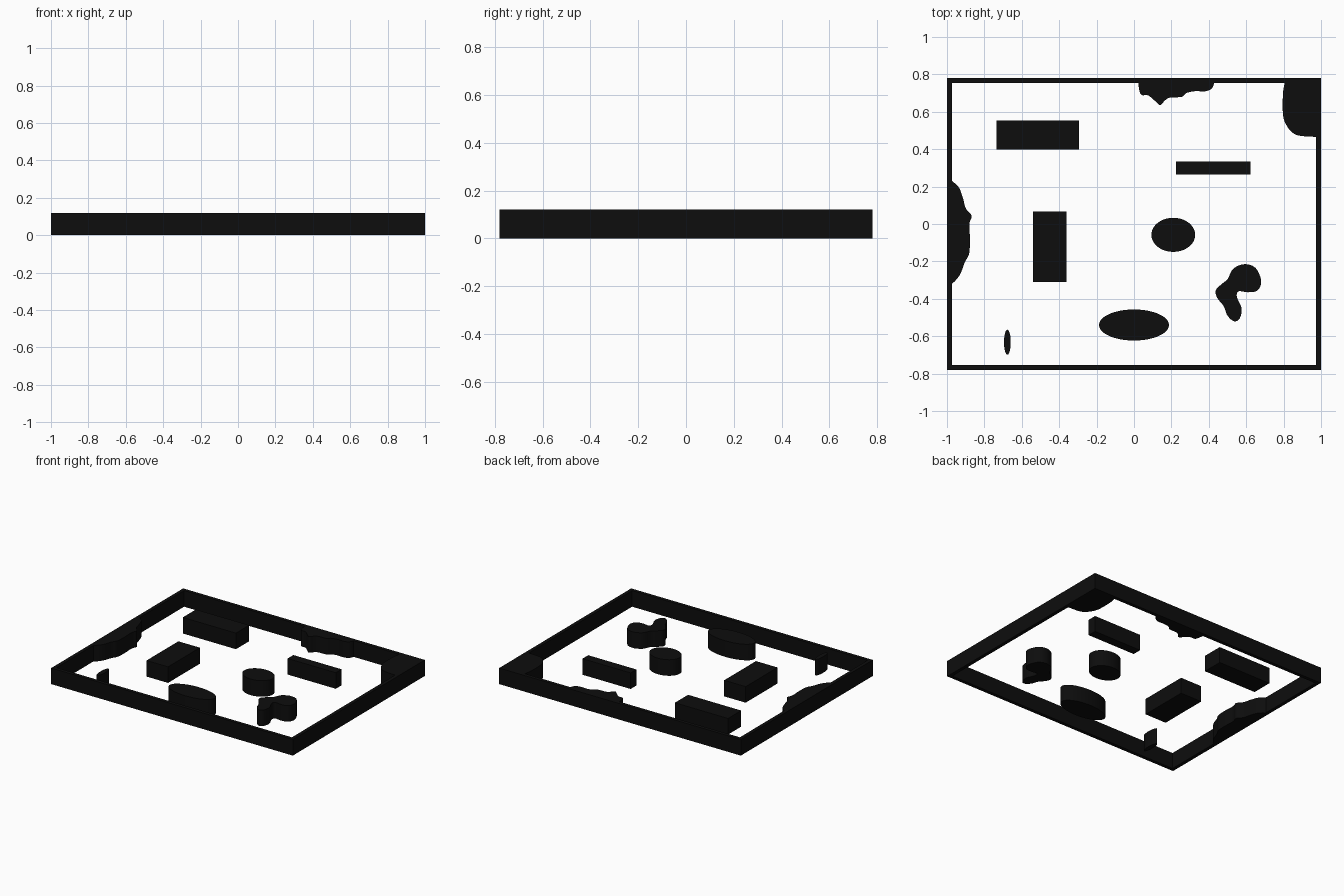
import bpy, bmesh, math
from mathutils import Vector

if "Cube" in bpy.data.objects:
    bpy.data.objects.remove(bpy.data.objects["Cube"])

HEIGHT = 0.12
X, Y, T = 1.0, 0.78, 0.026
black = bpy.data.materials.new("black")
black.diffuse_color = (0.004, 0.004, 0.004, 1)
black.use_nodes = True
black.node_tree.nodes["Principled BSDF"].inputs["Base Color"].default_value = black.diffuse_color


def prism(name, outline, smooth=False):
    """Extrude a closed plan outline from the ground up to HEIGHT."""
    bm = bmesh.new()
    base = bm.faces.new([bm.verts.new((x, y, 0)) for x, y in outline])
    ext = bmesh.ops.extrude_face_region(bm, geom=[base], use_keep_orig=True)
    top = [v for v in ext["geom"] if isinstance(v, bmesh.types.BMVert)]
    bmesh.ops.translate(bm, verts=top, vec=(0, 0, HEIGHT))
    bmesh.ops.recalc_face_normals(bm, faces=bm.faces)
    mesh = bpy.data.meshes.new(name)
    bm.to_mesh(mesh)
    bm.free()
    mesh.materials.append(black)
    ob = bpy.data.objects.new(name, mesh)
    bpy.context.collection.objects.link(ob)
    if smooth:
        bpy.ops.object.select_all(action='DESELECT')
        ob.select_set(True)
        bpy.context.view_layer.objects.active = ob
        bpy.ops.object.shade_smooth_by_angle(angle=math.radians(35))
    return ob


def block(name, x0, x1, y0, y1):
    return prism(name, [(x0, y0), (x1, y0), (x1, y1), (x0, y1)])


def ellipse(name, cx, cy, rx, ry, n=64):
    angles = [2 * math.pi * i / n for i in range(n)]
    return prism(name, [(cx + rx * math.cos(a), cy + ry * math.sin(a)) for a in angles], True)


def spline(pts, closed=False, steps=6):
    """Smooth curve passing through the given points."""
    p = [Vector(q) for q in pts]
    n = len(p)
    at = (lambda i: p[i % n]) if closed else (lambda i: p[max(0, min(n - 1, i))])
    out = []
    for i in range(n if closed else n - 1):
        a, b, c, d = (at(i + k) for k in (-1, 0, 1, 2))
        for s in range(steps):
            t = s / steps
            out.append(0.5 * (2 * b + (c - a) * t + (2 * a - 5 * b + 4 * c - d) * t * t
                              + (3 * b - a - 3 * c + d) * t ** 3))
    return out if closed else out + [p[-1]]


# Rectangular boundary wall
block("front_wall", -X, X, -Y, -Y + T)
block("back_wall", -X, X, Y - T, Y)
block("left_wall", -X, -X + T, -Y + T, Y - T)
block("right_wall", X - T, X, -Y + T, Y - T)

# Rectangular obstacles
block("wide_block", -0.735, -0.295, 0.397, 0.553)
block("thin_block", 0.225, 0.624, 0.265, 0.333)
block("tall_block", -0.54, -0.362, -0.31, 0.066)

# Elliptical obstacles
ellipse("round_pillar", 0.21, -0.058, 0.117, 0.091)
ellipse("wide_oval", 0.0, -0.54, 0.187, 0.083)
ellipse("narrow_oval", -0.677, -0.632, 0.018, 0.067)

# Free-standing irregular rock
prism("bent_rock", spline([
    (.59, -.215), (.65, -.235), (.68, -.305), (.66, -.355), (.61, -.365), (.56, -.36),
    (.55, -.39), (.575, -.45), (.565, -.505), (.535, -.52), (.50, -.49), (.48, -.44),
    (.445, -.395), (.437, -.355), (.47, -.32), (.50, -.295), (.53, -.24)], True), True)

# Rocks growing out of the walls
prism("left_rock", spline([
    (-.998, .248), (-.94, .20), (-.915, .14), (-.90, .085), (-.868, .043), (-.88, 0),
    (-.877, -.085), (-.882, -.16), (-.905, -.205), (-.93, -.27), (-.968, -.315),
    (-.998, -.325)]), True)
prism("back_rock", spline([
    (.02, .775), (.035, .695), (.075, .688), (.11, .66), (.14, .636), (.165, .66),
    (.19, .675), (.255, .68), (.28, .70), (.325, .71), (.385, .71), (.42, .73),
    (.433, .775)]), True)
prism("corner_rock", spline([
    (.812, .775), (.797, .705), (.797, .58), (.82, .52), (.855, .483), (.90, .47),
    (.998, .465)]) + [(.998, .775)], True)
